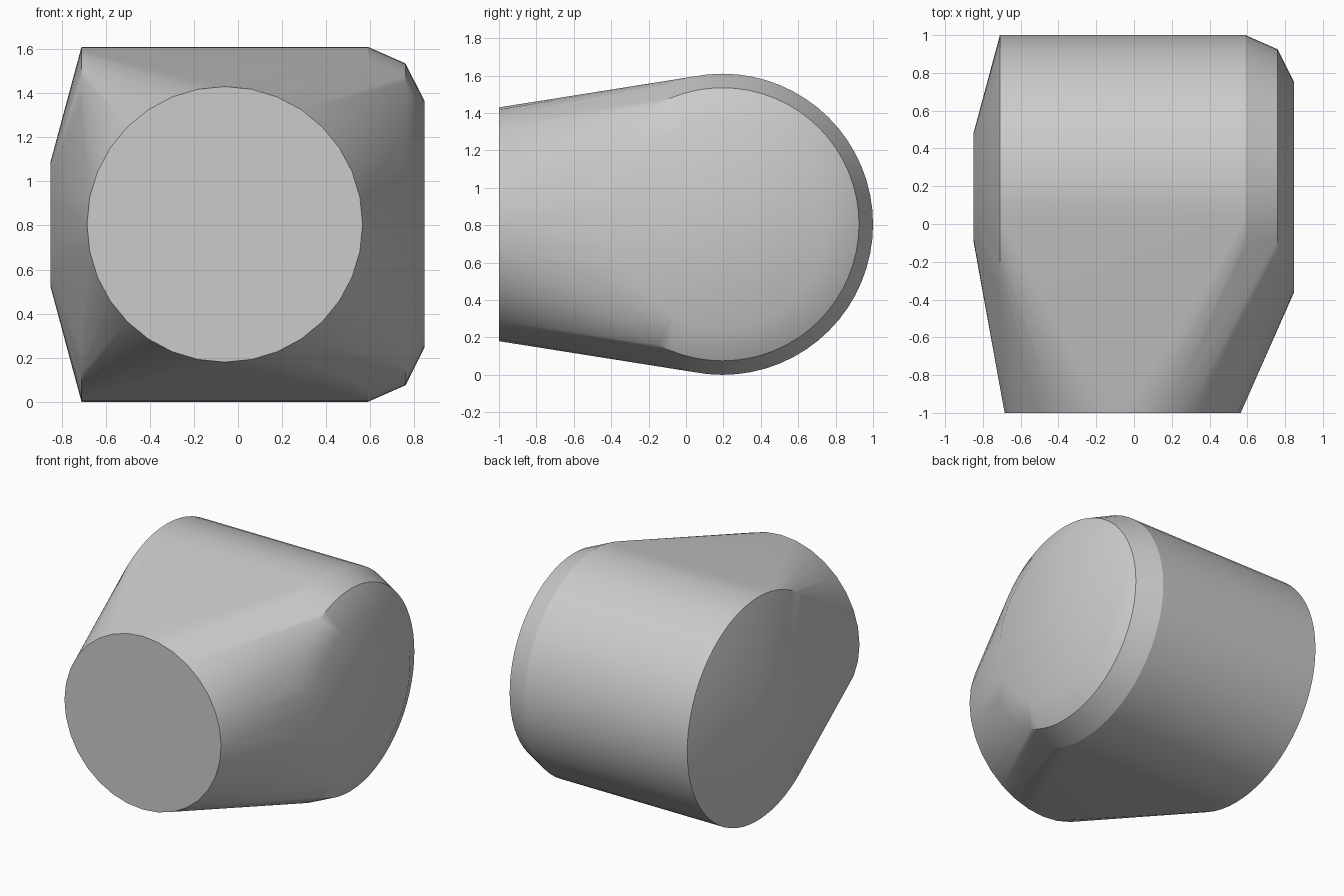
import bpy
import bmesh
from math import cos, sin, pi, radians
from mathutils import Vector

cube = bpy.data.objects.get("Cube")
if cube:
    bpy.data.objects.remove(cube, do_unlink=True)

# Plain grey material
grey = bpy.data.materials.new("Light grey")
grey.use_nodes = True
colour = (0.6, 0.6, 0.6, 1)
grey.diffuse_color = colour
grey.node_tree.nodes["Principled BSDF"].inputs["Base Color"].default_value = colour

bm = bmesh.new()


def ring(centre, radius, u, v, count):
    """Add a circle of points in the plane of u and v."""
    for i in range(count):
        a = 2 * pi * i / count
        bm.verts.new(Vector(centre) + radius * (cos(a) * Vector(u) + sin(a) * Vector(v)))


X, Y, Z = (1, 0, 0), (0, 1, 0), (0, 0, 1)
MID = 0.805
SHOULDER = 0.59

# Sideways barrel: shallow cone on one end, double chamfer on the other
for x, radius in ((-0.85, 0.285), (-0.71, MID), (SHOULDER, MID), (0.76, 0.73), (0.847, 0.557)):
    ring((x, 0.195, MID), radius, Y, Z, 64)

# Round front face
ring((-0.06, -1, MID), 0.625, X, Z, 32)

# Stretch one skin over all the rings
hull = bmesh.ops.convex_hull(bm, input=bm.verts)
spare = {g for g in hull["geom_interior"] + hull["geom_unused"] if isinstance(g, bmesh.types.BMVert)}
bmesh.ops.delete(bm, geom=list(spare), context="VERTS")
bmesh.ops.dissolve_limit(bm, angle_limit=radians(0.2), verts=bm.verts, edges=bm.edges)
bmesh.ops.recalc_face_normals(bm, faces=bm.faces)

# Smooth skin with crisp rims
for face in bm.faces:
    face.smooth = True
for edge in bm.edges:
    on_shoulder = all(abs(v.co.x - SHOULDER) < 0.001 and v.co.y > -0.9 for v in edge.verts)
    edge.smooth = not on_shoulder and edge.calc_face_angle(0) < radians(30)

mesh = bpy.data.meshes.new("rounded_body")
bm.to_mesh(mesh)
bm.free()
mesh.materials.append(grey)
body = bpy.data.objects.new("rounded_body", mesh)
bpy.context.collection.objects.link(body)
